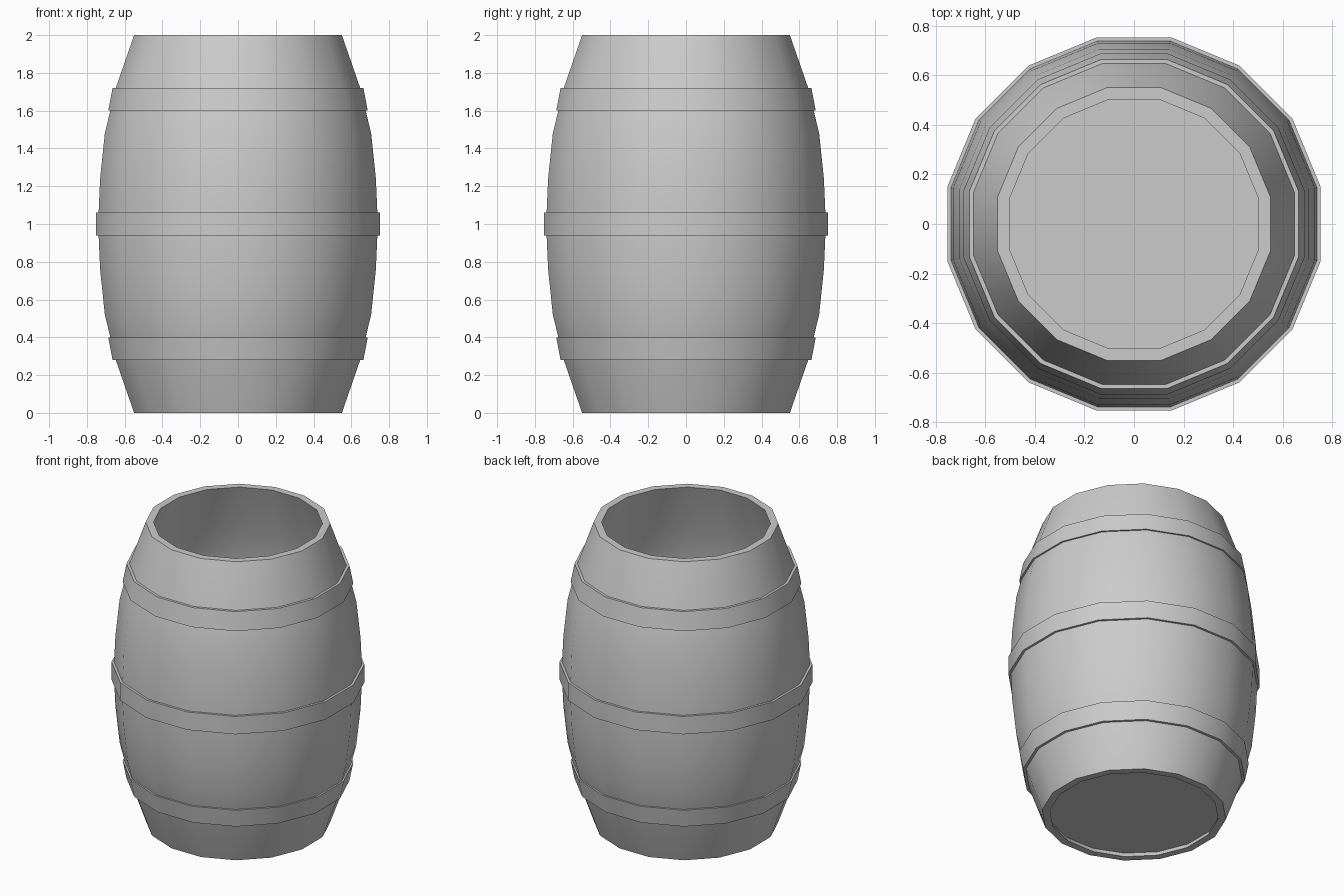
import bpy, bmesh
from math import pi, sin, cos

if "Cube" in bpy.data.objects:
    bpy.data.objects.remove(bpy.data.objects["Cube"])

SIDES = 16
K = 1 / cos(pi / SIDES)      # flat-to-flat distance -> corner radius


def lathe(name, profile):
    """Revolve a closed (radius, z) profile; radius 0 becomes a pole."""
    bm = bmesh.new()
    rings = []
    for r, z in profile:
        if r == 0:
            rings.append([bm.verts.new((0, 0, z))] * SIDES)
        else:
            rings.append([bm.verts.new((r * K * cos((i + .5) * 2 * pi / SIDES),
                                        r * K * sin((i + .5) * 2 * pi / SIDES), z))
                          for i in range(SIDES)])
    for a, b in zip(rings, rings[1:] + rings[:1]):
        for i in range(SIDES):
            j = (i + 1) % SIDES
            quad = list(dict.fromkeys((a[i], a[j], b[j], b[i])))
            if len(quad) > 2:
                bm.faces.new(quad)
    bmesh.ops.recalc_face_normals(bm, faces=bm.faces)
    mesh = bpy.data.meshes.new(name)
    bm.to_mesh(mesh)
    bm.free()
    ob = bpy.data.objects.new(name, mesh)
    bpy.context.collection.objects.link(ob)
    bpy.ops.object.select_all(action='DESELECT')
    ob.select_set(True)
    bpy.context.view_layer.objects.active = ob
    bpy.ops.object.shade_smooth_by_angle(angle=pi / 6)
    return ob


# Hollow bulging wall, mirrored about mid height
half = [(.55, 0), (.647, .28), (.676, .40), (.705, .52), (.73, .76), (.738, .94)]
outer = half + [(r, 2 - z) for r, z in reversed(half)]
inner = [(r - .047, z) for r, z in reversed(outer)]
lathe("barrel_wall", outer + inner)

# Recessed bottom board
lathe("bottom_board", [(0, .03), (.525, .03), (.535, .06), (0, .06)])


# Three hoops
def hoop(name, z0, r0, z1, r1):
    lathe(name, [(r0, z0), (r1, z1), (r1 - .025, z1), (r0 - .025, z0)])


hoop("lower_hoop", .28, .664, .40, .687)
hoop("middle_hoop", .94, .753, 1.06, .753)
hoop("upper_hoop", 1.60, .687, 1.72, .664)
